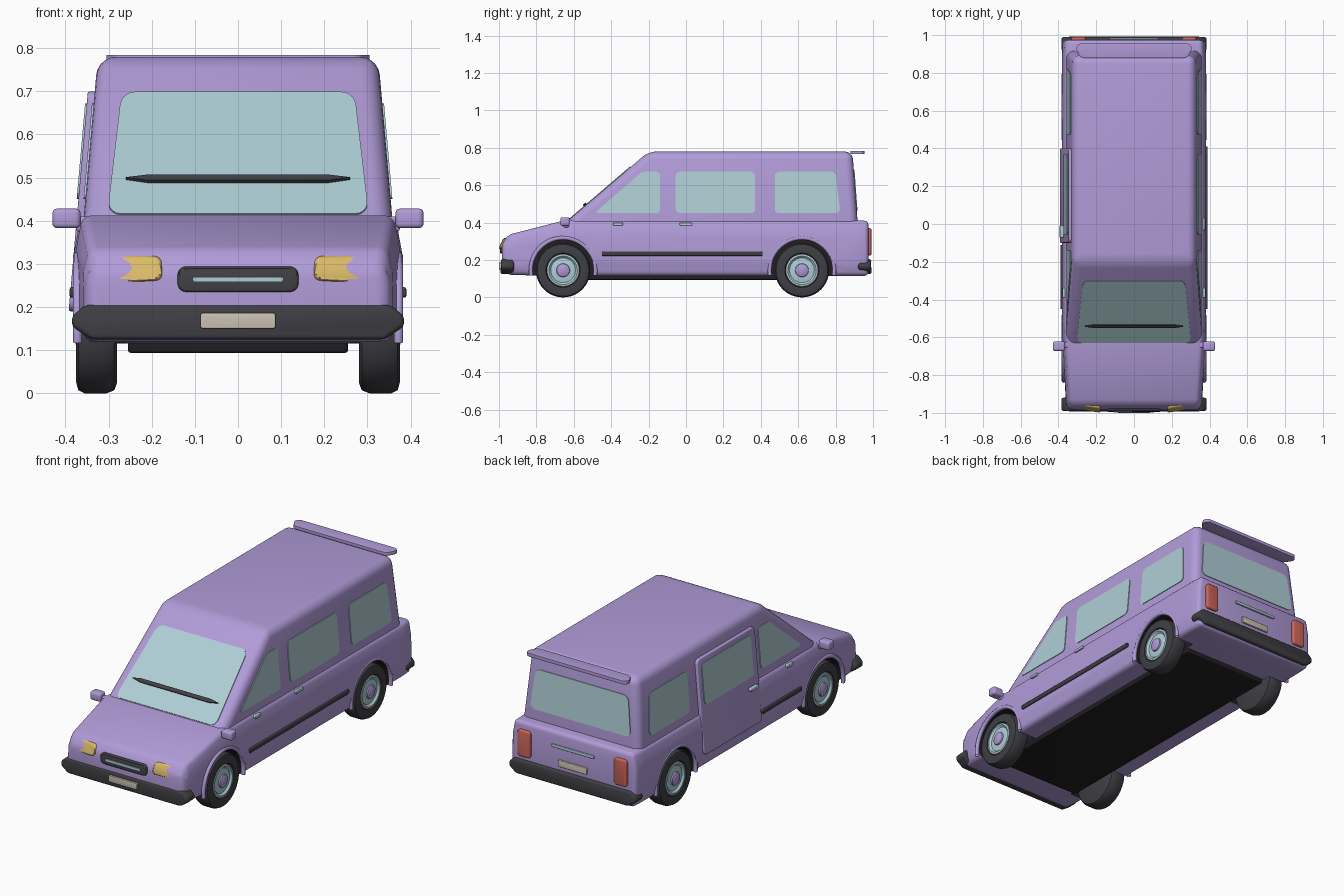
import bpy, bmesh, math
from mathutils import Matrix, Vector

if "Cube" in bpy.data.objects:
    bpy.data.objects.remove(bpy.data.objects["Cube"])


def material(name, r, g, b):
    m = bpy.data.materials.new(name)
    m.use_nodes = True
    m.diffuse_color = (r, g, b, 1)
    m.node_tree.nodes["Principled BSDF"].inputs["Base Color"].default_value = (r, g, b, 1)
    return m


LILAC = material("lilac paint", .44, .33, .69)
BLUE = material("pale blue glass and trim", .43, .62, .67)
DARK = material("dark grey rubber", .05, .05, .058)
BLACK = material("black underside", .014, .014, .016)
YELLOW = material("yellow lamp", .70, .49, .14)
RED = material("red lamp", .60, .13, .10)
CREAM = material("cream plate", .62, .55, .46)


def apply_modifier(ob, mod):
    bpy.context.view_layer.objects.active = ob
    bpy.ops.object.modifier_apply(modifier=mod.name)


def finish(name, bm, mat, bevel=0, segments=3, smooth=35):
    """Turn a bmesh into a softened, smooth-shaded object."""
    bmesh.ops.recalc_face_normals(bm, faces=bm.faces)
    mesh = bpy.data.meshes.new(name)
    bm.to_mesh(mesh)
    bm.free()
    mesh.materials.append(mat)
    ob = bpy.data.objects.new(name, mesh)
    bpy.context.collection.objects.link(ob)
    if bevel:
        mod = ob.modifiers.new("soft edges", 'BEVEL')
        mod.width, mod.segments = bevel, segments
        mod.limit_method, mod.angle_limit = 'ANGLE', math.radians(28)
        apply_modifier(ob, mod)
    shade(ob, smooth)
    return ob


def shade(ob, angle=35):
    bpy.ops.object.select_all(action='DESELECT')
    ob.select_set(True)
    bpy.context.view_layer.objects.active = ob
    bpy.ops.object.shade_smooth_by_angle(angle=math.radians(angle))


def loft(name, rings, mat, bevel, segments):
    """Skin closed rings of equal length and cap both ends."""
    bm = bmesh.new()
    rows = [[bm.verts.new(p) for p in ring] for ring in rings]
    n = len(rows[0])
    for a, b in zip(rows, rows[1:]):
        for i in range(n):
            bm.faces.new((a[i], a[(i + 1) % n], b[(i + 1) % n], b[i]))
    bm.faces.new(rows[0])
    bm.faces.new(rows[-1])
    return finish(name, bm, mat, bevel, segments, 50)


def plate(name, points, place, d0, d1, mat, corner=.0, bevel=.0):
    """Rounded outline thickened from depth d0 to d1 on the surface 'place'."""
    bm = bmesh.new()
    bm.faces.new([bm.verts.new((u, v, d0)) for u, v in points])
    if corner:
        bmesh.ops.bevel(bm, geom=bm.verts[:], offset=corner, segments=5,
                        profile=.5, affect='VERTICES')
    top = bmesh.ops.extrude_face_region(bm, geom=bm.faces[:])
    for v in top["geom"]:
        if isinstance(v, bmesh.types.BMVert):
            v.co.z = d1
    for v in bm.verts:
        v.co = Vector(place(*v.co))
    return finish(name, bm, mat, bevel, 3)


def rect(u0, u1, v0, v1):
    return [(u0, v0), (u1, v0), (u1, v1), (u0, v1)]


def lathe(name, profile, centre, side, mat):
    """Spin (radius, x) points round the axle."""
    bm = bmesh.new()
    vs = [bm.verts.new((x * side, 0, r)) for r, x in profile]
    es = [bm.edges.new(e) for e in zip(vs, vs[1:])]
    bmesh.ops.spin(bm, geom=vs + es, cent=(0, 0, 0), axis=(1, 0, 0),
                   angle=math.tau, steps=40)
    bmesh.ops.remove_doubles(bm, verts=bm.verts, dist=.0005)
    bmesh.ops.translate(bm, vec=centre, verts=bm.verts)
    return finish(name, bm, mat)


# Cabin planes and the surfaces that details sit on
def half(z): return .367 - .0875 * (z - .3)
def front(z): return -.76 + 1.167 * (z - .3)
def rear(z): return .925 - .073 * (z - .3)
def windscreen_on(u, z, d): return (u, front(z) - .65 * d, z + .76 * d)
def rear_on(u, z, d): return (u, rear(z) + d, z)
def tail_on(u, z, d): return (u, .975 + d, z)
def flat_on(u, v, d): return (u, v, d)
def nose_on(u, z, d):
    return (u, -.985 + .6 * max(0, z - .28) + .15 * max(0, abs(u) - .2) - d, z)
def cabin_side(s): return lambda u, z, d: (s * (half(z) + d), u, z)
def lower_side(s): return lambda u, z, d: (s * (.38 + d), u, z)


# Lower body: sections from nose to tail (y, bottom, top, half width)
def body_ring(y, low, top, w):
    h = top - low
    side = [(w * .96, low), (w, low + .25 * h), (w * .995, low + .72 * h), (w * .955, top)]
    return [(x, y, z) for x, z in side] + [(-x, y, z) for x, z in reversed(side)]


sections = [(-.985, .15, .285, .345), (-.95, .12, .335, .36), (-.65, .115, .412, .378),
            (-.5, .115, .41, .382), (.9, .115, .41, .382), (.975, .115, .41, .378)]
body = loft("lower_body", [body_ring(*s) for s in sections], LILAC, .02, 3)
body.data.materials.append(BLACK)

# Cabin with sloping windscreen and rounded roof
loft("cabin", [[(half(z), front(z), z), (half(z), rear(z), z),
                (-half(z), rear(z), z), (-half(z), front(z), z)] for z in (.33, .78)],
     LILAC, .042, 5)

# Wheels and wheel arches
AXLE = .145
for s, side in ((1, "left"), (-1, "right")):
    for y, end in ((-.657, "front"), (.62, "rear")):
        centre = (s * .325, y, AXLE)
        bm = bmesh.new()
        bmesh.ops.create_cone(bm, cap_ends=True, segments=48, radius1=.168, radius2=.168, depth=.2,
                              matrix=Matrix.Translation((s * .36, y, AXLE)) @
                              Matrix.Rotation(math.pi / 2, 4, 'Y'))
        cutter = finish("arch_cutter", bm, BLACK)
        cutter.hide_render = True
        mod = body.modifiers.new("arch", 'BOOLEAN')
        mod.operation, mod.object, mod.solver = 'DIFFERENCE', cutter, 'EXACT'
        apply_modifier(body, mod)
        bpy.data.objects.remove(cutter)

        # Raised lip round the arch
        curve = bpy.data.curves.new("arch_lip", 'CURVE')
        curve.dimensions, curve.bevel_depth, curve.bevel_resolution = '3D', .011, 2
        spline = curve.splines.new('POLY')
        spline.points.add(28)
        for i, p in enumerate(spline.points):
            a = math.radians(-9 + 198 * i / 28)
            p.co = (s * .372, y + .173 * math.cos(a), AXLE + .173 * math.sin(a), 1)
        curve.materials.append(LILAC)
        lip = bpy.data.objects.new(f"{end}_{side}_arch_lip", curve)
        bpy.context.collection.objects.link(lip)

        lathe(f"{end}_{side}_tyre", [(0, -.045), (.12, -.045), (.138, -.038), (.145, -.02),
              (.145, .03), (.138, .045), (.12, .05), (.092, .048), (.085, .03), (0, .03)],
              centre, s, DARK)
        lathe(f"{end}_{side}_rim", [(.088, .03), (.086, .046), (.076, .048), (.066, .038),
              (.03, .044), (0, .044)], centre, s, BLUE)
        lathe(f"{end}_{side}_hub", [(.037, .04), (.034, .05), (.02, .056), (0, .058)],
              centre, s, LILAC)

# Wheel wells are black: faces inside the arch circles
for p in body.data.polygons:
    c = p.center
    inside = any(math.hypot(c.y - y, c.z - AXLE) < .1695 for y in (-.657, .62))
    p.material_index = 1 if inside and .25 < abs(c.x) < .366 and c.z > .116 else 0
shade(body, 40)

# Sides: windows, sliding door, mouldings, handles, mirrors
for s, side in ((1, "left"), (-1, "right")):
    wall = cabin_side(s)
    lift = 0 if s > 0 else .016
    if s < 0:
        plate("sliding_door", rect(-.1, .4, .19, .70), wall, -.01, lift, LILAC, .025, .005)
    plate(f"{side}_front_window", [(-.49, .45), (-.14, .45), (-.14, .672), (-.235, .672)],
          wall, -.01, .004, BLUE, .02)
    plate(f"{side}_middle_window", rect(-.055, .37, .45, .672), wall, -.01, lift + .004, BLUE, .025)
    plate(f"{side}_rear_window", [(.475, .45), (.825, .45), (.80, .672), (.475, .672)],
          wall, -.01, .004, BLUE, .025)
    plate(f"{side}_moulding", rect(-.45, .41 if s > 0 else -.11, .222, .246),
          lower_side(s), -.01, .01, DARK, .008, .004)
    plate(f"{side}_front_handle", rect(-.39, -.338, .384, .4), wall, 0, .02, BLUE, .005, .003)
    y = 0 if s > 0 else -.04
    plate(f"{side}_middle_handle", rect(y - .034, y + .032, .384, .4), wall, 0, lift + .018,
          BLUE, .005, .003)
    plate(f"{side}_mirror", rect(s * .365, s * .43, -.672, -.622), flat_on, .383, .428,
          LILAC, .012, .01)
    plate(f"{side}_mirror_stalk", rect(s * .34, s * .375, -.655, -.625), flat_on, .375, .41,
          LILAC, 0, .006)

    # Lamps
    plate(f"{side}_headlight", [(s * .175, .262), (s * .325, .254), (s * .33, .305),
          (s * .29, .32), (s * .178, .318)], nose_on, -.04, .012, YELLOW, .016, .008)
    plate(f"{side}_tail_light", rect(s * .255, s * .33, .225, .37), tail_on, -.01, .016,
          RED, .014, .007)

# Front face: windscreen, wiper, grille
plate("windscreen", [(-.303, .414), (.303, .414), (.27, .696), (-.27, .696)],
      windscreen_on, -.01, .004, BLUE, .03)
plate("wiper", [(-.26, .492), (-.21, .485), (.21, .485), (.26, .492), (.21, .498), (-.21, .498)],
      windscreen_on, 0, .012, DARK)
plate("grille", rect(-.14, .14, .235, .294), nose_on, -.02, .01, DARK, .02, .006)
plate("grille_bar", rect(-.105, .105, .258, .27), nose_on, 0, .014, BLUE, .005)

# Rear face: window, handle strip, roof spoiler
plate("tailgate_window", [(-.305, .465), (.305, .465), (.28, .68), (-.28, .68)],
      rear_on, -.01, .004, BLUE, .03)
plate("tailgate_handle", rect(-.13, .13, .325, .341), tail_on, 0, .01, BLUE, .006, .003)
plate("roof_spoiler", [(-.28, .88), (.28, .88), (.31, .93), (.295, .955), (-.295, .955), (-.31, .93)],
      flat_on, .766, .784, LILAC, .015, .007)

# Bumpers and number plates
bar = [(-.385, .155), (-.34, .125), (.34, .125), (.385, .155), (.385, .178),
       (.355, .205), (-.355, .205), (-.385, .178)]
for end, s, z in (("front", -1, .168), ("rear", 1, .245)):
    plate(f"{end}_bumper", bar, lambda u, v, d: (u, s * (d - .12 * max(0, abs(u) - .33)), v),
          .925, .995, DARK, 0, .018)
    d = .985 if s < 0 else .97
    plate(f"{end}_number_plate", rect(-.087, .087, z - .018, z + .018),
          lambda u, v, w: (u, s * w, v), d, d + .015, CREAM, .006, .003)

# Underside
plate("underside", rect(-.255, .255, -.78, .74), flat_on, .094, .125, BLACK, .01, .006)
